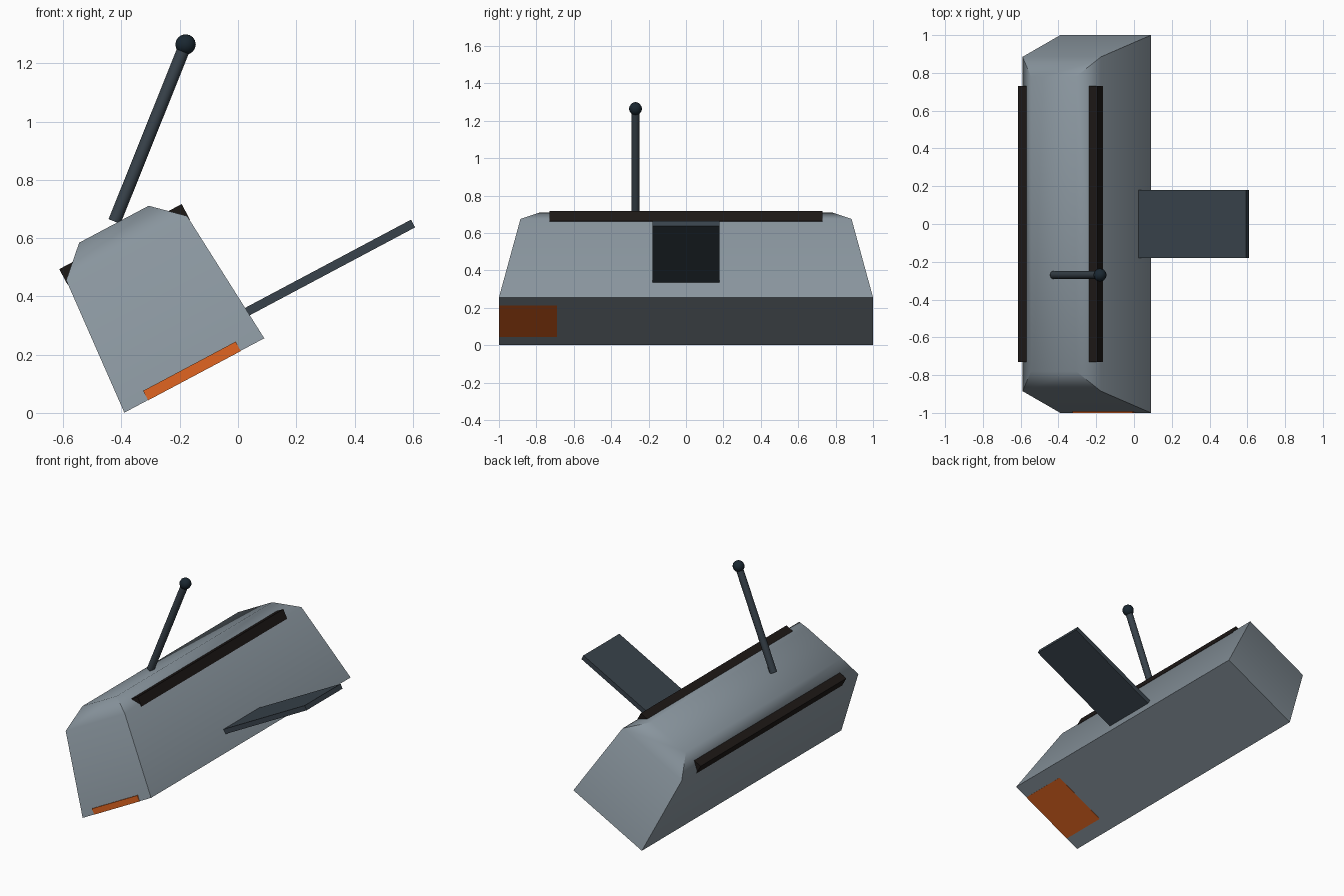
import bpy, bmesh
from math import radians
from mathutils import Matrix, Vector

if "Cube" in bpy.data.objects:
    bpy.data.objects.remove(bpy.data.objects["Cube"])

# Hull, rails, fin and panel share one frame rolled about the long (y) axis
ROLL = Matrix.Translation((-0.15, 0, 0.1285)) @ Matrix.Rotation(radians(-28), 4, 'Y')


def material(name, rgb):
    m = bpy.data.materials.new(name)
    m.diffuse_color = (*rgb, 1)
    m.use_nodes = True
    m.node_tree.nodes["Principled BSDF"].inputs["Base Color"].default_value = m.diffuse_color
    return m


GREY = material("hull_grey", (0.25, 0.30, 0.34))
BLACK = material("rail_black", (0.012, 0.009, 0.008))
SLATE = material("slate", (0.04, 0.055, 0.07))
NAVY = material("dark_navy", (0.01, 0.02, 0.03))
ORANGE = material("orange", (0.75, 0.13, 0.015))


def finish(name, bm, mat, matrix, smooth=None):
    bmesh.ops.recalc_face_normals(bm, faces=bm.faces)
    mesh = bpy.data.meshes.new(name)
    bm.to_mesh(mesh)
    bm.free()
    mesh.transform(matrix)
    mesh.materials.append(mat)
    ob = bpy.data.objects.new(name, mesh)
    bpy.context.collection.objects.link(ob)
    if smooth:
        bpy.ops.object.select_all(action='DESELECT')
        ob.select_set(True)
        bpy.context.view_layer.objects.active = ob
        bpy.ops.object.shade_smooth_by_angle(angle=radians(smooth))
    return ob


def box(name, lo, hi, mat):
    lo, hi = Vector(lo), Vector(hi)
    bm = bmesh.new()
    bmesh.ops.create_cube(bm, size=1, matrix=Matrix.Translation((lo + hi) / 2)
                          @ Matrix.Diagonal((*(hi - lo), 1)))
    return finish(name, bm, mat, ROLL)


# Hull: stacked rectangles (half width, half length, height)
bm = bmesh.new()
rings = [[bm.verts.new((sx * w, sy * l, h)) for sx, sy in ((-1, -1), (1, -1), (1, 1), (-1, 1))]
         for w, l, h in ((0.272, 1.0, 0), (0.235, 0.885, 0.495), (0.135, 0.78, 0.588))]
bm.faces.new(rings[0][::-1])
bm.faces.new(rings[-1])
for a, b in zip(rings, rings[1:]):
    for i in range(4):
        j = (i + 1) % 4
        bm.faces.new((a[i], a[j], b[j], b[i]))
finish("hull", bm, GREY, ROLL, smooth=50)

# Rails along both upper edges
for side, u in (("left", -0.208), ("right", 0.208)):
    box(side + "_rail", (u - 0.03, -0.73, 0.48), (u + 0.03, 0.73, 0.54), BLACK)

# Side fin and front panel
box("side_fin", (0.25, -0.18, 0.093), (0.908, 0.18, 0.123), SLATE)
box("front_panel", (-0.18, -1.0, -0.001), (0.18, -0.69, 0.036), ORANGE)

# Mast with ball tip
base, tip = Vector((-0.424, -0.27, 0.657)), Vector((-0.18, -0.27, 1.265))
tilt = (tip - base).to_track_quat('Z', 'Y').to_matrix().to_4x4()
bm = bmesh.new()
bmesh.ops.create_cone(bm, cap_ends=True, segments=12, radius1=0.022, radius2=0.022,
                      depth=(tip - base).length)
finish("mast", bm, SLATE, Matrix.Translation((base + tip) / 2) @ tilt, smooth=40)
bm = bmesh.new()
bmesh.ops.create_uvsphere(bm, u_segments=12, v_segments=8, radius=0.035)
finish("mast_ball", bm, NAVY, Matrix.Translation(tip) @ tilt, smooth=40)
